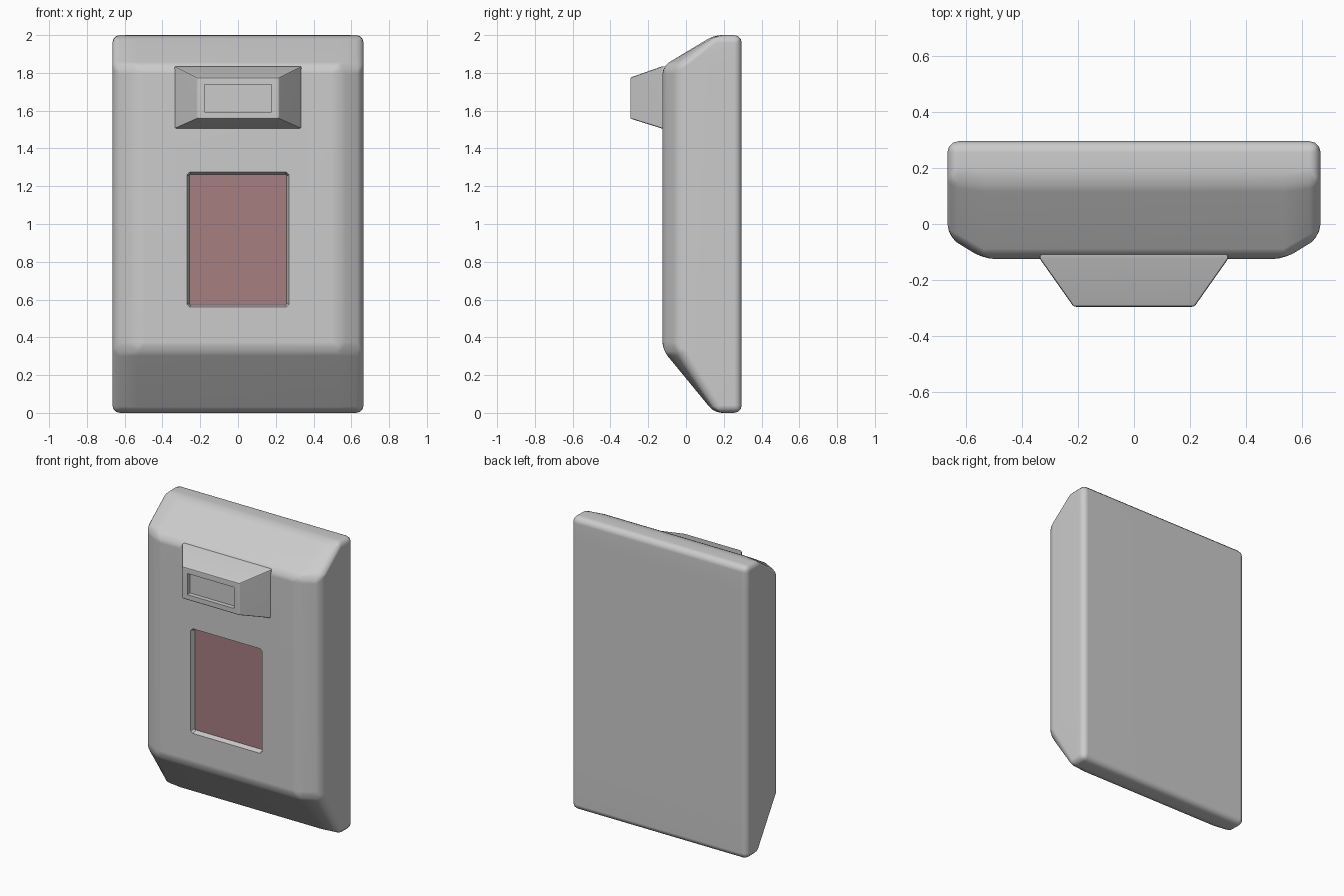
import bpy, bmesh

if "Cube" in bpy.data.objects:
    bpy.data.objects.remove(bpy.data.objects["Cube"])


def loft(name, rings):
    """Closed solid skinned through rings that share a point count."""
    bm = bmesh.new()
    loops = [[bm.verts.new(p) for p in ring] for ring in rings]
    n = len(loops[0])
    for a, b in zip(loops, loops[1:]):
        for i in range(n):
            j = (i + 1) % n
            bm.faces.new((a[i], a[j], b[j], b[i]))
    bm.faces.new(loops[0])
    bm.faces.new(loops[-1])
    bmesh.ops.recalc_face_normals(bm, faces=bm.faces)
    mesh = bpy.data.meshes.new(name)
    bm.to_mesh(mesh)
    bm.free()
    obj = bpy.data.objects.new(name, mesh)
    bpy.context.collection.objects.link(obj)
    return obj


def rect(y, x, z0, z1, c=0.0):
    """Upright rectangle at depth y, optionally with clipped corners."""
    if c == 0:
        return [(-x, y, z0), (x, y, z0), (x, y, z1), (-x, y, z1)]
    return [(-x + c, y, z0), (x - c, y, z0), (x, y, z0 + c), (x, y, z1 - c),
            (x - c, y, z1), (-x + c, y, z1), (-x, y, z1 - c), (-x, y, z0 + c)]


def bevel(obj, width, segments, angle):
    m = obj.modifiers.new("bevel", 'BEVEL')
    m.width, m.segments, m.angle_limit = width, segments, angle
    m.limit_method = 'ANGLE'


def cut(obj, cutter):
    m = obj.modifiers.new("cut", 'BOOLEAN')
    m.operation, m.solver, m.object = 'DIFFERENCE', 'EXACT', cutter
    cutter.hide_render = True


def finish(obj, angle=0.7):
    """Apply modifiers, then smooth with clean flat areas."""
    bpy.ops.object.select_all(action='DESELECT')
    obj.select_set(True)
    bpy.context.view_layer.objects.active = obj
    bpy.ops.object.convert(target='MESH')
    bpy.ops.object.shade_smooth_by_angle(angle=angle)
    m = obj.modifiers.new("normals", 'WEIGHTED_NORMAL')
    m.keep_sharp = True


# Housing: chamfered front corners, sloping away at top and bottom
def section(z, front, side):
    half = [(0.535, front), (0.665, side), (0.665, 0.295)]
    pts = half + [(-x, y) for x, y in reversed(half)]
    return [(x, y, z) for x, y in pts]


housing = loft("housing", [section(0, 0.15, 0.16), section(0.335, -0.125, -0.045),
                           section(1.835, -0.125, -0.045), section(2, 0.15, 0.16)])
bevel(housing, 0.04, 3, 0.42)

# Recess for the front panel
panel_cutter = loft("panel_cutter", [rect(-0.2, 0.27, 0.56, 1.275, 0.015),
                                     rect(-0.125, 0.27, 0.56, 1.275, 0.015),
                                     rect(-0.09, 0.258, 0.572, 1.263, 0.008)])
cut(housing, panel_cutter)
finish(housing)

# Tinted front panel
panel = loft("front_panel", [rect(-0.097, 0.256, 0.574, 1.261),
                             rect(-0.085, 0.256, 0.574, 1.261)])
tint = bpy.data.materials.new("panel_tint")
tint.diffuse_color = (0.39, 0.21, 0.22, 1)
tint.use_nodes = True
tint.node_tree.nodes["Principled BSDF"].inputs["Base Color"].default_value = tint.diffuse_color
panel.data.materials.append(tint)

# Sensor hood with a shallow window
hood = loft("sensor_hood", [rect(-0.08, 0.335, 1.505, 1.835),
                            rect(-0.125, 0.335, 1.505, 1.835),
                            rect(-0.295, 0.215, 1.558, 1.775)])
bevel(hood, 0.008, 2, 0.5)
window_cutter = loft("window_cutter", [rect(-0.4, 0.177, 1.594, 1.738),
                                       rect(-0.265, 0.177, 1.594, 1.738)])
cut(hood, window_cutter)
finish(hood, 0.5)

for cutter in (panel_cutter, window_cutter):
    bpy.data.objects.remove(cutter)
